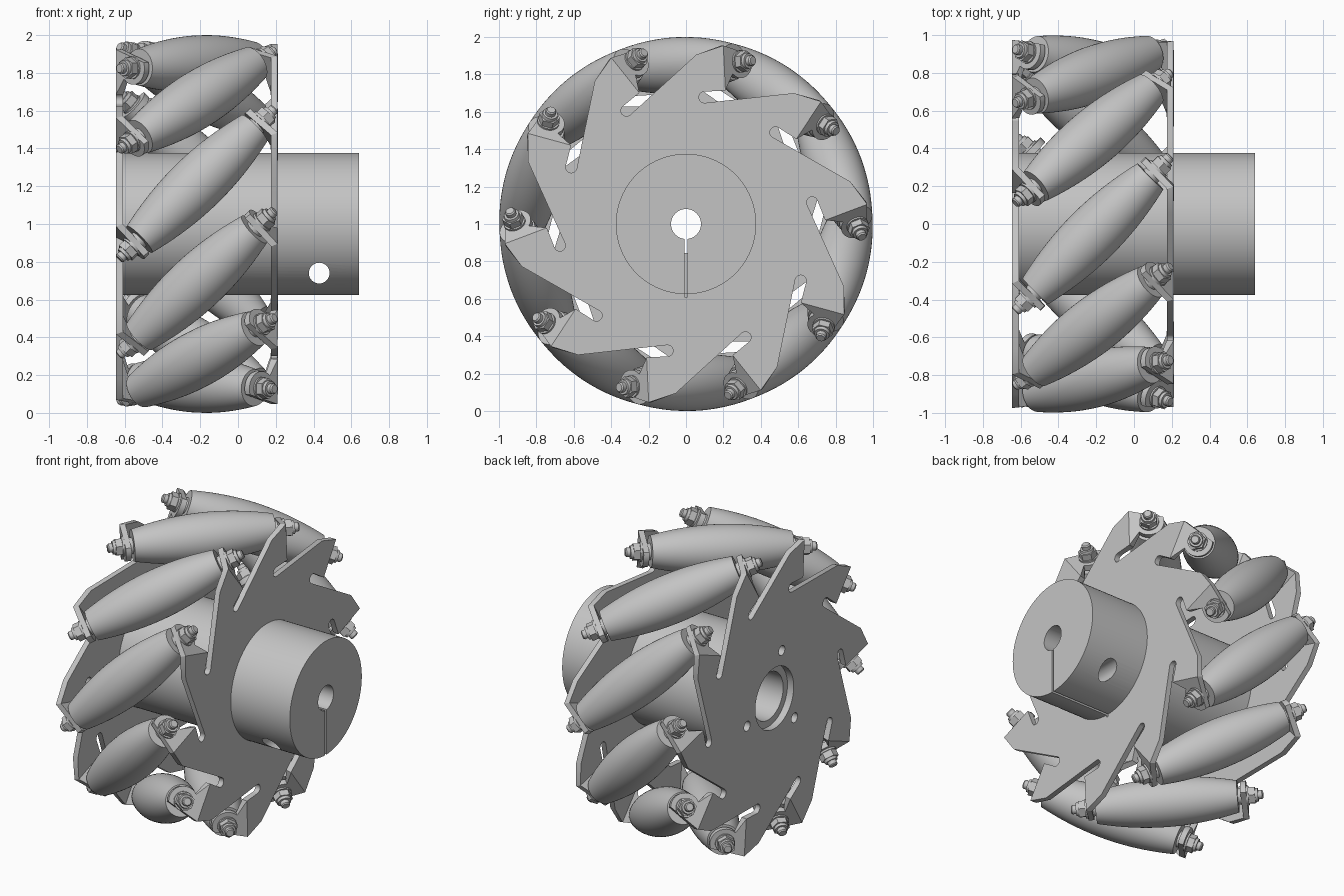
import bpy, bmesh
from math import sin, cos, pi, sqrt, radians
from mathutils import Matrix, Vector

if "Cube" in bpy.data.objects:
    bpy.data.objects.remove(bpy.data.objects["Cube"])

COUNT = 10                 # rollers around the wheel
MID_X = -0.2175            # plane halfway between the side plates
AXLE_R = 0.85              # distance from wheel axis to roller centre
PHASE = radians(21.5)
CENTRE = Vector((MID_X, 0, 1))

grey = bpy.data.materials.new("plain grey")
grey.use_nodes = True
grey.diffuse_color = (0.55, 0.55, 0.55, 1)
grey.node_tree.nodes["Principled BSDF"].inputs["Base Color"].default_value = grey.diffuse_color


def activate(obj):
    bpy.ops.object.select_all(action="DESELECT")
    obj.select_set(True)
    bpy.context.view_layer.objects.active = obj


def smooth(obj):
    activate(obj)
    bpy.ops.object.shade_smooth_by_angle(angle=radians(30))


def add_object(name, mesh, matrix=None):
    obj = bpy.data.objects.new(name, mesh)
    bpy.context.collection.objects.link(obj)
    if matrix is not None:
        obj.matrix_world = matrix
    return obj


def to_mesh(name, bm):
    bmesh.ops.recalc_face_normals(bm, faces=bm.faces)
    mesh = bpy.data.meshes.new(name)
    bm.to_mesh(mesh)
    bm.free()
    mesh.materials.append(grey)
    return mesh


def lathe(bm, profile, segments):
    """Closed solid of revolution about z from (height, radius) pairs."""
    rings = [[bm.verts.new((r * cos(2 * pi * i / segments), r * sin(2 * pi * i / segments), t))
              for i in range(segments)] for t, r in profile]
    for low, high in zip(rings, rings[1:]):
        for i in range(segments):
            j = (i + 1) % segments
            bm.faces.new((low[i], low[j], high[j], high[i]))
    bm.faces.new(rings[0])
    bm.faces.new(rings[-1])


def rod(name, start, end, radius, segments=48):
    """Cylinder between two points."""
    start, end = Vector(start), Vector(end)
    bm = bmesh.new()
    lathe(bm, [(0, radius), ((end - start).length, radius)], segments)
    turn = (end - start).to_track_quat("Z", "Y").to_matrix().to_4x4()
    return add_object(name, to_mesh(name, bm), Matrix.Translation(start) @ turn)


def radial(k):
    """Outward and tangential directions at roller k."""
    f = PHASE + 2 * pi * k / COUNT
    return Vector((0, cos(f), sin(f))), Vector((0, -sin(f), cos(f)))


def side_plate(name, side):
    """Toothed disc whose tabs fold square to the roller axles."""
    bm = bmesh.new()
    bend, slot_r, gap = -0.25, 0.03, 0.41

    def vert(k, a, b, w=gap):
        u, v = radial(k)
        return bm.verts.new(CENTRE + Vector((side * w, 0, 0)) + u * a + v * (b * side))

    outline = []
    for i in range(COUNT):
        k = i * side
        # relief slot with rounded end
        for j in range(9):
            g = pi * j / 8
            outline.append(vert(k, 0.67 - slot_r * cos(g), -0.14 + slot_r * sin(g)))
        inner, outer = vert(k, 0.70, bend), vert(k, 0.94, bend)
        outline += [inner, outer, vert(k, 0.90, -0.11)]
        # folded tab, rounded around the axle
        tab = [inner]
        for j in range(13):
            g = radians(-135 + 145 * j / 12 + 10 * j / 12)
            a = AXLE_R + 0.09 * sin(g)
            s = 0.115 + 0.09 * cos(g)
            tab.append(vert(k, a, bend - s / sqrt(2), gap - s / sqrt(2)))
        bm.faces.new(tab + [outer])
    bm.faces.new(outline)
    obj = add_object(name, to_mesh(name, bm))
    mod = obj.modifiers.new("thickness", "SOLIDIFY")
    mod.thickness, mod.offset, mod.use_even_offset = 0.035, 0, True
    activate(obj)
    bpy.ops.object.modifier_apply(modifier=mod.name)
    return obj


# hub and the two plates
hub = rod("hub", (-0.625, 0, 1), (0.64, 0, 1), 0.375, 96)
left_plate = side_plate("bore_side_plate", -1)
right_plate = side_plate("shaft_side_plate", 1)

# cutters: shaft hole, hollow bore, bearing seat, clamp hole, screw holes, clamp slit
shaft = rod("shaft_cutter", (-0.3, 0, 1), (0.8, 0, 1), 0.08)
bore = rod("bore_cutter", (-0.8, 0, 1), (0.16, 0, 1), 0.155)
seat = rod("seat_cutter", (-0.8, 0, 1), (-0.6, 0, 1), 0.2)
clamp = rod("clamp_cutter", (0.43, -1, 0.74), (0.43, 1, 0.74), 0.055, 32)
screws = []
for k in range(3):
    f = radians(105 + 120 * k)
    y, z = 0.295 * cos(f), 1 + 0.295 * sin(f)
    screws.append(rod("screw_cutter", (-0.8, y, z), (-0.5, y, z), 0.032, 24))
bm = bmesh.new()
bmesh.ops.create_cube(bm, size=1, matrix=Matrix.Translation((0.45, 0, 0.81)) @ Matrix.Diagonal((0.7, 0.016, 0.4, 1)))
slit = add_object("slit_cutter", to_mesh("slit_cutter", bm))


def cut(obj, cutters):
    for cutter in cutters:
        mod = obj.modifiers.new("cut", "BOOLEAN")
        mod.operation, mod.solver, mod.object = "DIFFERENCE", "EXACT", cutter
        activate(obj)
        bpy.ops.object.modifier_apply(modifier=mod.name)


cut(hub, [bore, seat, shaft, clamp, slit] + screws)
cut(left_plate, [seat] + screws)
cut(right_plate, [shaft, slit])
for cutter in [shaft, bore, seat, clamp, slit] + screws:
    bpy.data.objects.remove(cutter)
for obj in (hub, left_plate, right_plate):
    smooth(obj)

# barrel roller: radius follows the wheel's round envelope
bm = bmesh.new()
half = 0.43
steps = [half * (i / 12 - 1) for i in range(25)]
lathe(bm, [(t, 1 - sqrt(AXLE_R ** 2 + t * t / 2)) for t in steps], 48)
roller_mesh = to_mesh("roller", bm)

# axle end: spacer, washer, hex nut, collar and stud
bm = bmesh.new()
lathe(bm, [(0.42, 0.05), (0.455, 0.05)], 24)
lathe(bm, [(0.48, 0.06), (0.495, 0.06)], 24)
lathe(bm, [(0.495, 0.056), (0.535, 0.056)], 6)
lathe(bm, [(0.535, 0.043), (0.552, 0.04)], 24)
lathe(bm, [(0.45, 0.028), (0.575, 0.028), (0.582, 0.022)], 16)
nut_mesh = to_mesh("axle_nut", bm)

for k in range(COUNT):
    u, v = radial(k)
    axis = (Vector((1, 0, 0)) - v).normalized()
    frame = Matrix((u, axis.cross(u), axis)).transposed().to_4x4()
    frame.translation = CENTRE + u * AXLE_R
    parts = [add_object("roller", roller_mesh, frame),
             add_object("axle_nut_right", nut_mesh, frame),
             add_object("axle_nut_left", nut_mesh, frame @ Matrix.Rotation(pi, 4, "X"))]
    if k == 0:
        smooth(parts[0])
        smooth(parts[1])
